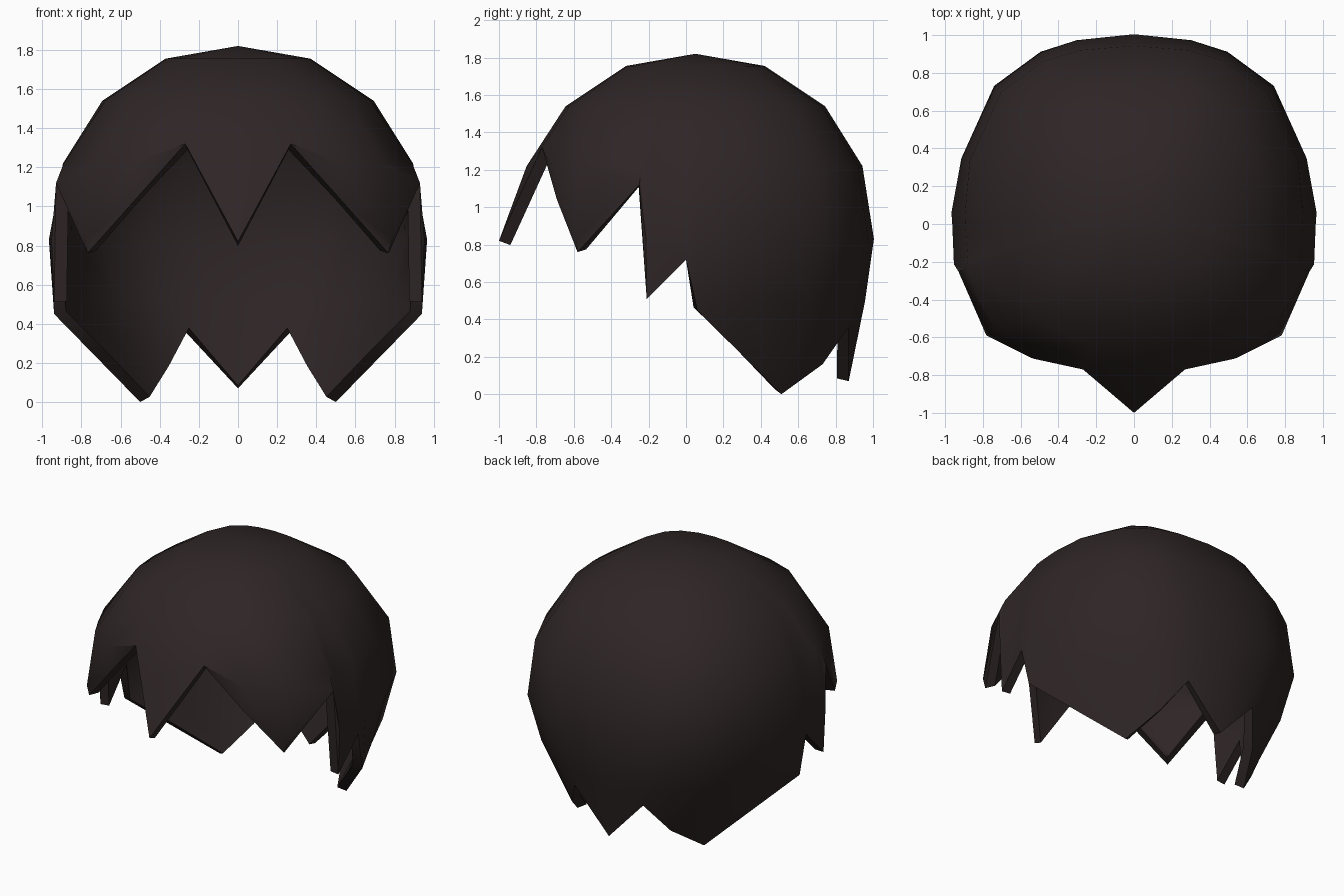
import bpy
import bmesh
from math import sin, atan2, hypot
from mathutils import Vector

if "Cube" in bpy.data.objects:
    bpy.data.objects.remove(bpy.data.objects["Cube"], do_unlink=True)

CENTRE_Y = 0.05
TOP_Z = 1.82
CROWN_Z = 1.54

# Dome rings: height, share of the full radius
RINGS = [(1.755, 0.39), (1.54, 0.73), (1.22, 0.94), (0.83, 1.0), (0.5, 0.94), (0.0, 0.8)]

# Jagged hem on the left half, from the fringe tip round to the nape tip
HEM = [(0, -1, 0.82), (0.27, -0.77, 1.32), (0.52, -0.69, 1.04), (0.77, -0.58, 0.76),
       (0.93, -0.25, 1.12), (0.94, -0.21, 0.51), (0.95, 0, 0.72), (0.94, 0.06, 0.45),
       (0.72, 0.285, 0.225), (0.5, 0.51, 0), (0.39, 0.73, 0.16), (0.27, 0.87, 0.36),
       (0, 0.87, 0.07)]


def profile(z):
    """Share of the full radius at a height, between the rings."""
    for (z0, r0), (z1, r1) in zip(RINGS, RINGS[1:]):
        if z >= z1:
            return r0 + (r1 - r0) * (z0 - z) / (z0 - z1)
    return RINGS[-1][1]


def column(bm, hem):
    """One strip of points from the crown down to the hem."""
    x, y, hem_z = hem
    dy = y - CENTRE_Y
    angle = atan2(x, -dy)
    full = 0.95 + 0.07 * sin(2 * angle) ** 2
    flare = hypot(x, dy) - full * profile(hem_z)
    end = bm.verts.new(hem)
    points = []
    for z, share in RINGS:
        if z < hem_z + 0.06:
            points.append(end)
            continue
        drop = max(0, (CROWN_Z - z) / (CROWN_Z - hem_z))
        radius = full * share + flare * drop ** 3
        direction = Vector((x, dy, 0)).normalized()
        points.append(bm.verts.new(direction * radius + Vector((0, CENTRE_Y, z))))
    if points[-1] is not end:
        points.append(end)
    return points


# Half of the hair shell
bm = bmesh.new()
apex = bm.verts.new((0, CENTRE_Y, TOP_Z))
columns = [[apex] + column(bm, hem) for hem in HEM]
for a, b in zip(columns, columns[1:]):
    rows = max(len(a), len(b))
    a += [a[-1]] * (rows - len(a))
    b += [b[-1]] * (rows - len(b))
    for i in range(rows - 1):
        corners = list(dict.fromkeys((a[i], a[i + 1], b[i + 1], b[i])))
        if len(corners) > 2:
            bm.faces.new(corners)
mesh = bpy.data.meshes.new("hair_shell")
bm.to_mesh(mesh)
bm.free()

hair = bpy.data.objects.new("hair_shell", mesh)
bpy.context.collection.objects.link(hair)
bpy.context.view_layer.objects.active = hair
hair.select_set(True)

# Mirror to the right half and thicken inwards
mirror = hair.modifiers.new("mirror", "MIRROR")
mirror.use_clip = True
thick = hair.modifiers.new("thickness", "SOLIDIFY")
thick.thickness = 0.065
thick.offset = -1
for name in ("mirror", "thickness"):
    bpy.ops.object.modifier_apply(modifier=name)
bpy.ops.object.shade_smooth_by_angle(angle=0.7)

# Dark brown hair colour
brown = bpy.data.materials.new("dark_brown")
brown.use_nodes = True
colour = (0.028, 0.019, 0.019, 1)
brown.diffuse_color = colour
brown.node_tree.nodes["Principled BSDF"].inputs["Base Color"].default_value = colour
hair.data.materials.append(brown)
